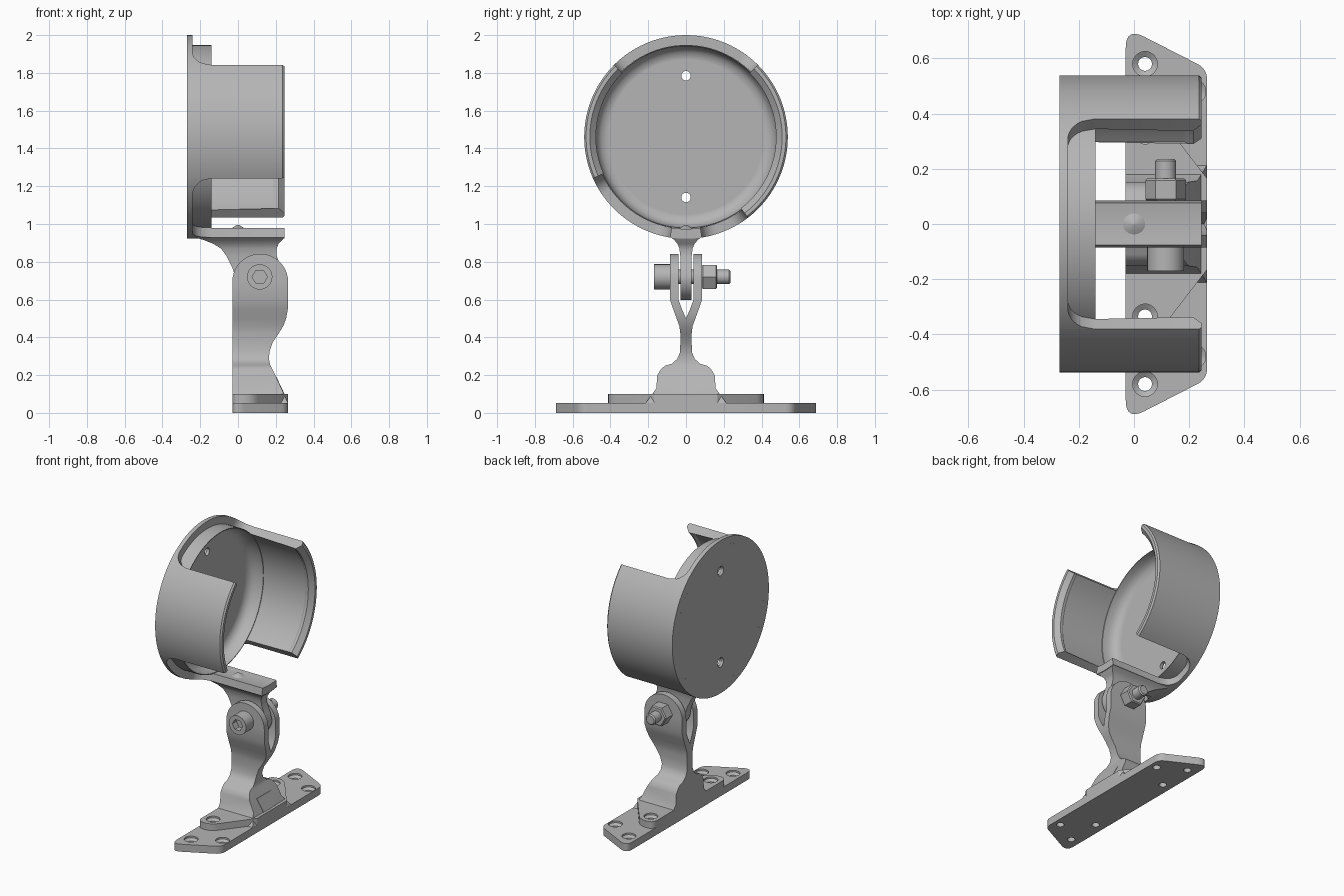
import bpy, bmesh
from math import sin, cos, sqrt, pi, radians
from mathutils import Vector

default_cube = bpy.data.objects.get("Cube")
if default_cube:
    bpy.data.objects.remove(default_cube, do_unlink=True)

grey = bpy.data.materials.new("plain_grey")
grey.use_nodes = True
colour = (0.46, 0.46, 0.46, 1)
grey.diffuse_color = colour
grey.node_tree.nodes["Principled BSDF"].inputs["Base Color"].default_value = colour


def finish(name, bm, smooth=True):
    bmesh.ops.remove_doubles(bm, verts=bm.verts, dist=0.0001)
    bmesh.ops.recalc_face_normals(bm, faces=bm.faces)
    mesh = bpy.data.meshes.new(name)
    bm.to_mesh(mesh)
    bm.free()
    mesh.materials.append(grey)
    obj = bpy.data.objects.new(name, mesh)
    bpy.context.collection.objects.link(obj)
    if smooth:
        select(obj)
        bpy.ops.object.shade_smooth_by_angle(angle=radians(32))
    return obj


def select(obj):
    bpy.ops.object.select_all(action='DESELECT')
    obj.select_set(True)
    bpy.context.view_layer.objects.active = obj


def skin(bm, rings, closed=False):
    """Join equal rings of points with quads, capping open ends."""
    loops = [[bm.verts.new(p) for p in ring] for ring in rings]
    count = len(loops[0])
    pairs = list(zip(loops, loops[1:]))
    if closed:
        pairs.append((loops[-1], loops[0]))
    else:
        bm.faces.new(loops[0])
        bm.faces.new(loops[-1][::-1])
    for a, b in pairs:
        for i in range(count):
            j = (i + 1) % count
            bm.faces.new((a[i], a[j], b[j], b[i]))


def loft(bm, rows, side=1):
    """Stack rectangles given as (z, x0, x1, y0, y1)."""
    skin(bm, [[(x0, side * y0, z), (x1, side * y0, z), (x1, side * y1, z), (x0, side * y1, z)]
              for z, x0, x1, y0, y1 in rows])


def turned(bm, axis, centre, stations, sides=32):
    """Round or polygonal bar from (position, radius) stations along an axis."""
    turn = Vector((0, 0, 1)).rotation_difference(Vector(axis)).to_matrix()
    skin(bm, [[Vector(centre) + turn @ Vector((r * cos(2 * pi * i / sides), r * sin(2 * pi * i / sides), t))
               for i in range(sides)] for t, r in stations])


def cut(obj, bm):
    """Subtract the mesh from the object and discard the cutter."""
    cutter = finish("cutter", bm, False)
    cutter.hide_render = True
    select(obj)
    mod = obj.modifiers.new("holes", 'BOOLEAN')
    mod.operation, mod.solver, mod.object = 'DIFFERENCE', 'EXACT', cutter
    bpy.ops.object.modifier_apply(modifier=mod.name)
    bpy.data.objects.remove(cutter, do_unlink=True)
    bpy.ops.object.shade_smooth_by_angle(angle=radians(32))


def rounded(corners, steps=8):
    """Round polygon corners given as (x, y, setback)."""
    out = []
    for i, (x, y, r) in enumerate(corners):
        p = Vector((x, y))
        a = p + (Vector(corners[i - 1][:2]) - p).normalized() * r
        b = p + (Vector(corners[(i + 1) % len(corners)][:2]) - p).normalized() * r
        for k in range(steps + 1):
            t = k / steps
            out.append(a * (1 - t) ** 2 + p * 2 * t * (1 - t) + b * t * t)
    return out


def slab(name, half, z0, z1):
    """Flat plate from one half of its outline, mirrored front to back."""
    corners = half + [(x, -y, r) for x, y, r in reversed(half)]
    bm = bmesh.new()
    skin(bm, [[(p.x, p.y, z) for p in rounded(corners)] for z in (z0, z1)])
    return finish(name, bm)


# Cup wall: a ring whose height changes around the circle to form three arms
CUP_Z, OUTER, INNER = 1.461, 0.539, 0.487
BACK, FLOOR, RIM, FILLET = -0.27, -0.24, 0.245, 0.1
arms = [(-52.5, 45), (135, 204), (261, 279)]
columns = []
for n, (start, end) in enumerate(arms):
    steps = max(4, int((end - start) / 3))
    columns += [(start + (end - start) * k / steps, RIM, n < 2) for k in range(steps + 1)]
    following = arms[(n + 1) % 3][0] + (360 if n == 2 else 0)
    spread = FILLET / radians(1) / OUTER
    curve = [(spread * k / 8, FLOOR + FILLET - sqrt(FILLET ** 2 - (FILLET * (1 - k / 8)) ** 2))
             for k in range(9)]
    columns += [(end + a, h, False) for a, h in curve]
    gap = following - end - 2 * spread
    fill = max(2, int(gap / 4))
    columns += [(end + spread + gap * k / fill, FLOOR, False) for k in range(1, fill)]
    columns += [(following - a, h, False) for a, h in reversed(curve)]

rings = []
for angle, h, arm in columns:
    if arm:  # arms end in a bevelled snap lip
        profile = [(BACK, OUTER), (h - 0.01, OUTER), (h, OUTER - 0.01), (h, OUTER - 0.03),
                   (h - 0.03, INNER - 0.01), (h - 0.045, INNER - 0.01), (h - 0.06, INNER), (BACK, INNER)]
    else:
        profile = [(BACK, OUTER)] + [(h, OUTER)] * 2 + [(h, INNER)] * 4 + [(BACK, INNER)]
    a = radians(angle)
    rings.append([(x, r * cos(a), CUP_Z + r * sin(a)) for x, r in profile])
bm = bmesh.new()
skin(bm, rings, closed=True)
bmesh.ops.dissolve_degenerate(bm, dist=0.0001, edges=bm.edges)
finish("cup_wall", bm)

# Cup floor with a rounded collar and two screw holes
bm = bmesh.new()
turned(bm, (1, 0, 0), (0, 0, CUP_Z),
       [(BACK, INNER), (-0.14, INNER), (-0.14, 0.482), (-0.18, 0.478), (-0.21, 0.467),
        (-0.23, 0.448), (FLOOR, 0.42), (FLOOR, 0.41)], 96)
cup_floor = finish("cup_floor", bm)
bm = bmesh.new()
for z in (1.14, 1.785):
    turned(bm, (1, 0, 0), (0, 0, z), [(BACK - 0.01, 0.04), (BACK + 0.012, 0.025), (FLOOR + 0.02, 0.025)])
cut(cup_floor, bm)

# Small locating cone on the lower arm
bm = bmesh.new()
turned(bm, (0, 0, 1), (0, 0, 0), [(0.96, 0.045), (0.973, 0.042), (0.996, 0.003)])
finish("locating_cone", bm)

# Hinge tab flaring up into the cup
PIN_X, PIN_Z = 0.115, 0.72
tab = [(0.932, -0.24, 0.245, 0.083), (0.915, -0.18, 0.235, 0.062), (0.895, -0.13, 0.215, 0.045),
       (0.87, -0.09, 0.205, 0.035), (0.83, -0.06, 0.205, 0.03), (0.77, -0.03, 0.23, 0.03)]
rows = [(z, x0, x1, -w, w) for z, x0, x1, w in tab]
for k in range(9):
    a = radians(10 * k)
    w = 0.13 * cos(a)
    rows.append((PIN_Z - 0.125 * sin(a), PIN_X - w, PIN_X + w, -0.03, 0.03))
bm = bmesh.new()
loft(bm, rows)
finish("hinge_tab", bm)

# Forked arm: two mirrored halves joining below the hinge
LEFT, RIGHT = -0.03, 0.265
mid, radius = (LEFT + RIGHT) / 2, (RIGHT - LEFT) / 2
rows = []
for k in range(11):
    a = radians(88 * (1 - k / 10))
    rows.append((0.695 + radius * sin(a), mid - radius * cos(a), mid + radius * cos(a), 0.04, 0.085))
shape = [(0.6, RIGHT, 0.04, 0.085), (0.55, 0.264, 0.022, 0.068), (0.5, 0.255, 0, 0.05),
         (0.46, 0.24, 0, 0.035), (0.42, 0.215, 0, 0.03), (0.37, 0.182, 0, 0.03),
         (0.32, 0.166, 0, 0.032), (0.285, 0.164, 0, 0.047), (0.26, 0.169, 0, 0.075),
         (0.25, 0.172, 0, 0.11), (0.235, 0.18, 0, 0.13), (0.2, 0.197, 0, 0.152),
         (0.13, 0.23, 0, 0.157), (0.05, RIGHT, 0, 0.215)]
rows += [(z, LEFT, x1, y0, y1) for z, x1, y0, y1 in shape]
bm = bmesh.new()
for side in (1, -1):
    loft(bm, rows, side)
finish("forked_arm", bm)

# Dovetail plate on the sloping foot
bm = bmesh.new()
skin(bm, [[(0.198 + d, -0.08, 0.19), (0.198 + d, 0.08, 0.19), (RIGHT - 0.006 + d, 0.06, 0.06),
           (RIGHT - 0.006 + d, -0.06, 0.06)] for d in (0, 0.006)])
finish("dovetail_plate", bm)

# Base plate and the raised foot, with countersunk holes
base = slab("base_plate", [(RIGHT, 0.562, 0.04), (LEFT, 0.713, 0.075)], 0, 0.053)
foot = slab("foot_slab", [(RIGHT, 0.165, 0.005), (0.075, 0.412, 0.05), (LEFT, 0.412, 0.05)], 0.05, 0.1)


def screw_holes(spots, top):
    bm = bmesh.new()
    for x, y in spots:
        for side in (1, -1):
            turned(bm, (0, 0, 1), (x, side * y, 0),
                   [(-0.02, 0.025), (top - 0.025, 0.025), (top - 0.012, 0.045), (top + 0.01, 0.045)])
    return bm


cut(base, screw_holes([(0.04, 0.58), (0.215, 0.48)], 0.053))
cut(base, screw_holes([(0.04, 0.335)], 0.1))
cut(foot, screw_holes([(0.04, 0.335)], 0.1))

# Hinge bolt with a hexagon socket, and its nut
pin = (PIN_X, 0, PIN_Z)
bm = bmesh.new()
turned(bm, (0, 1, 0), pin, [(-0.17, 0.067), (-0.083, 0.067), (-0.083, 0.038),
                            (0.228, 0.038), (0.236, 0.03)])
bolt = finish("hinge_bolt", bm)
bm = bmesh.new()
turned(bm, (0, 1, 0), pin, [(-0.18, 0.04), (-0.125, 0.04)], 6)
cut(bolt, bm)
bm = bmesh.new()
turned(bm, (0, 1, 0), pin, [(0.083, 0.066), (0.09, 0.074), (0.158, 0.074), (0.165, 0.066)], 6)
finish("hinge_nut", bm)
